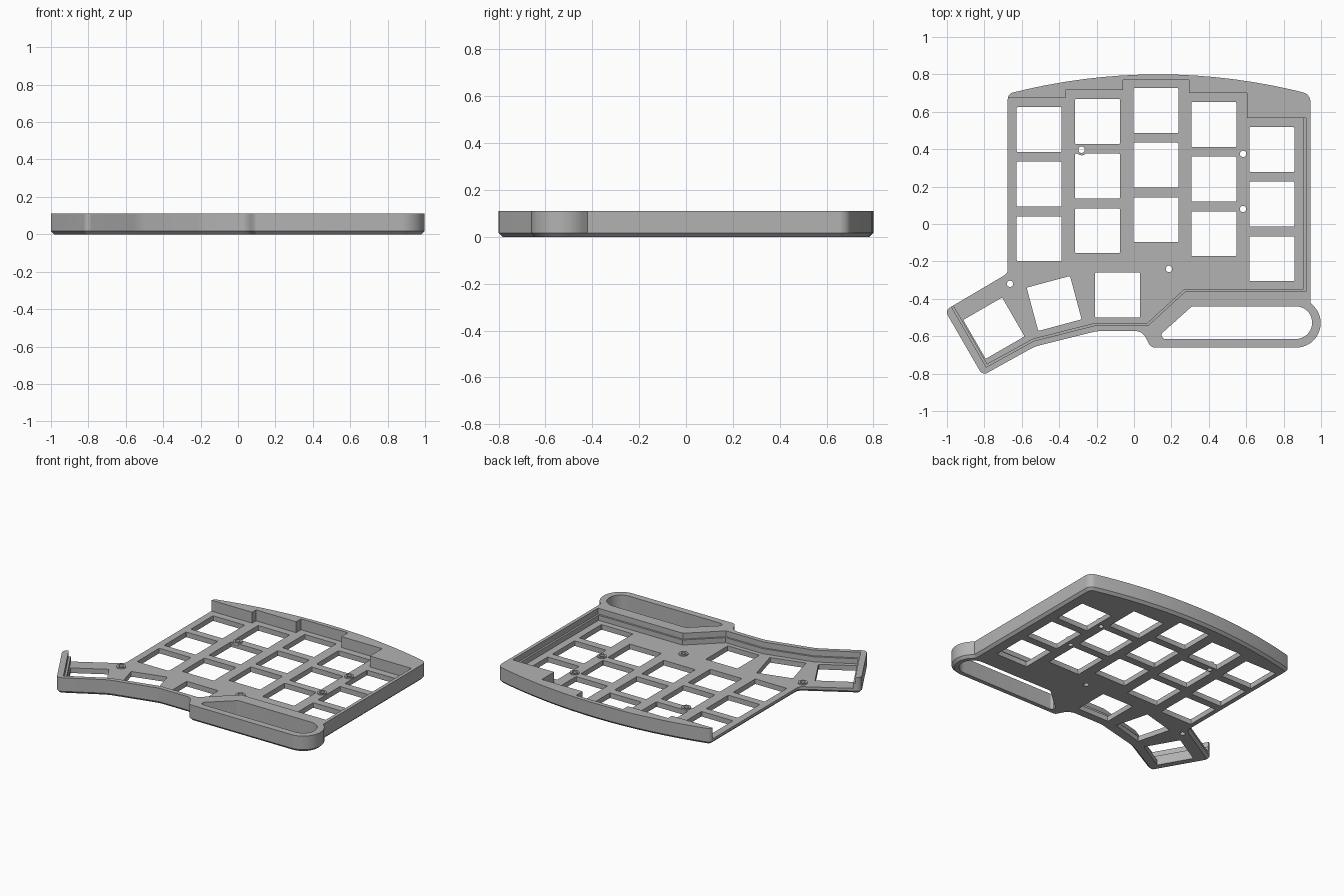
import bpy, bmesh, math
from mathutils import Vector

if "Cube" in bpy.data.objects:
    bpy.data.objects.remove(bpy.data.objects["Cube"])

HEIGHT, FLOOR, LEDGE, CHAMFER = 0.11, 0.035, 0.07, 0.017

grey = bpy.data.materials.new("case grey")
grey.diffuse_color = (0.45, 0.45, 0.45, 1)
grey.use_nodes = True
grey.node_tree.nodes["Principled BSDF"].inputs["Base Color"].default_value = grey.diffuse_color


def fillet(points, steps=8):
    """Round each (x, y, radius) corner; a missing radius stays sharp."""
    out, n = [], len(points)
    for i, p in enumerate(points):
        c = Vector(p[:2])
        r = p[2] if len(p) > 2 else 0
        if not r:
            out.append(c)
            continue
        a = (Vector(points[i - 1][:2]) - c).normalized()
        b = (Vector(points[(i + 1) % n][:2]) - c).normalized()
        half = a.angle(b) / 2
        centre = c + (a + b).normalized() * (r / math.sin(half))
        start = c + a * (r / math.tan(half)) - centre
        end = c + b * (r / math.tan(half)) - centre
        for k in range(steps + 1):
            out.append(centre + start.lerp(end, k / steps).normalized() * r)
    return out


def inset(points, d):
    """Mitred inward offset of a clockwise outline."""
    out, n = [], len(points)
    for i, p in enumerate(points):
        a = (p - points[i - 1]).normalized()
        b = (points[(i + 1) % n] - p).normalized()
        na, nb = Vector((a.y, -a.x)), Vector((b.y, -b.x))
        out.append(p + (na + nb) * (d / (1 + na.dot(nb))))
    return out


def loft(name, layers):
    """Solid through stacked (outline, z) layers."""
    bm = bmesh.new()
    rings = [[bm.verts.new((p[0], p[1], z)) for p in pts] for pts, z in layers]
    n = len(rings[0])
    bm.faces.new(rings[0])
    bm.faces.new(rings[-1])
    for lo, hi in zip(rings, rings[1:]):
        for i in range(n):
            j = (i + 1) % n
            bm.faces.new((lo[i], lo[j], hi[j], hi[i]))
    bmesh.ops.recalc_face_normals(bm, faces=bm.faces)
    me = bpy.data.meshes.new(name)
    bm.to_mesh(me)
    bm.free()
    me.materials.append(grey)
    ob = bpy.data.objects.new(name, me)
    bpy.context.collection.objects.link(ob)
    return ob


def combine(target, tool, operation='DIFFERENCE'):
    """Apply a boolean and discard the tool."""
    bpy.context.view_layer.objects.active = target
    mod = target.modifiers.new("cut", 'BOOLEAN')
    mod.operation, mod.solver, mod.object = operation, 'EXACT', tool
    bpy.ops.object.modifier_apply(modifier=mod.name)
    bpy.data.objects.remove(tool)


def arc(cx, cy, r, a0, a1, n):
    return [(cx + r * math.cos(math.radians(a0 + (a1 - a0) * k / n)),
             cy + r * math.sin(math.radians(a0 + (a1 - a0) * k / n)))
            for k in range(n + 1)]


# Outer outline, clockwise: bowed back, right side, wrist loop, thumb wing
back = []
for k in range(17):
    x = -0.675 + 1.618 * k / 16
    radius = {0: 0.035, 16: 0.05}.get(k, 0)
    back.append((x, 0.80 - 0.1 * ((x - 0.13) / 0.79) ** 2, radius))
outline = fillet(back + [(0.943, -0.42)] + arc(0.867, -0.53, 0.131, 43, -90, 20) + [
    (0.09, -0.661, 0.04), (0.045, -0.573, 0.06), (-0.2, -0.573, 0.15),
    (-0.53, -0.655, 0.25), (-0.81, -0.81, 0.03), (-1.011, -0.462, 0.03),
    (-0.675, -0.264, 0.04)])
case = loft("keyboard_case", [(inset(outline, CHAMFER), 0),
                              (outline, CHAMFER), (outline, HEIGHT)])

# Pocket: stepped back wall, open left side, narrow ledge around the front
stepped = [(-1.2, 0.675), (-0.365, 0.675), (-0.365, 0.717), (-0.06, 0.717),
           (-0.06, 0.77), (0.295, 0.77), (0.295, 0.70), (0.605, 0.70),
           (0.605, 0.567)]
front = [(0.92, 0.567), (0.92, -0.36), (0.275, -0.36), (0.075, -0.543),
         (-0.21, -0.543), (-0.535, -0.625), (-0.79, -0.765), (-1.13, -0.176)]
upper = [Vector(p) for p in stepped + front]
lower = upper[:len(stepped)] + inset(upper, 0.013)[len(stepped):]
lower[len(stepped)].y = 0.567
combine(case, loft("ledge_cutter", [(upper, LEDGE), (upper, 0.2)]))
combine(case, loft("floor_cutter", [(lower, FLOOR), (lower, 0.15)]))

# Slot through the wrist loop
slot = fillet([(0.31, -0.44, 0.03)] + arc(0.865, -0.5275, 0.0875, 90, -90, 20)
              + [(0.115, -0.615, 0.02)])
combine(case, loft("slot_cutter", [(slot, -0.1), (slot, 0.2)]))

# Key openings: five staggered columns of three, then three thumb keys
keys = []
for x, y in ((-0.507, 0.505), (-0.195, 0.548), (0.117, 0.607),
             (0.427, 0.532), (0.737, 0.398)):
    keys += [(x, y - 0.292 * row, 0) for row in range(3)]
keys += [(-0.088, -0.38, 0), (-0.427, -0.425, 15), (-0.749, -0.557, 30)]
for x, y, turn in keys:
    ca, sa = math.cos(math.radians(turn)), math.sin(math.radians(turn))
    square = fillet([(x + u * ca - v * sa, y + u * sa + v * ca, 0.006)
                     for u, v in ((-.12, .12), (.12, .12), (.12, -.12), (-.12, -.12))], 3)
    combine(case, loft("key_cutter", [(square, -0.1), (square, 0.2)]))

# Screw bosses with through holes
for x, y in ((-0.28, 0.397), (0.583, 0.375), (0.583, 0.08),
             (0.187, -0.24), (-0.663, -0.32)):
    rim, bore = arc(x, y, 0.03, 0, 345, 23), arc(x, y, 0.017, 0, 345, 23)
    combine(case, loft("boss", [(rim, 0.02), (rim, FLOOR + 0.008)]), 'UNION')
    combine(case, loft("screw_cutter", [(bore, -0.1), (bore, 0.2)]))

# Smooth the curved walls, keep the edges crisp
bpy.ops.object.select_all(action='DESELECT')
case.select_set(True)
bpy.context.view_layer.objects.active = case
bpy.ops.object.shade_smooth_by_angle(angle=math.radians(30))
